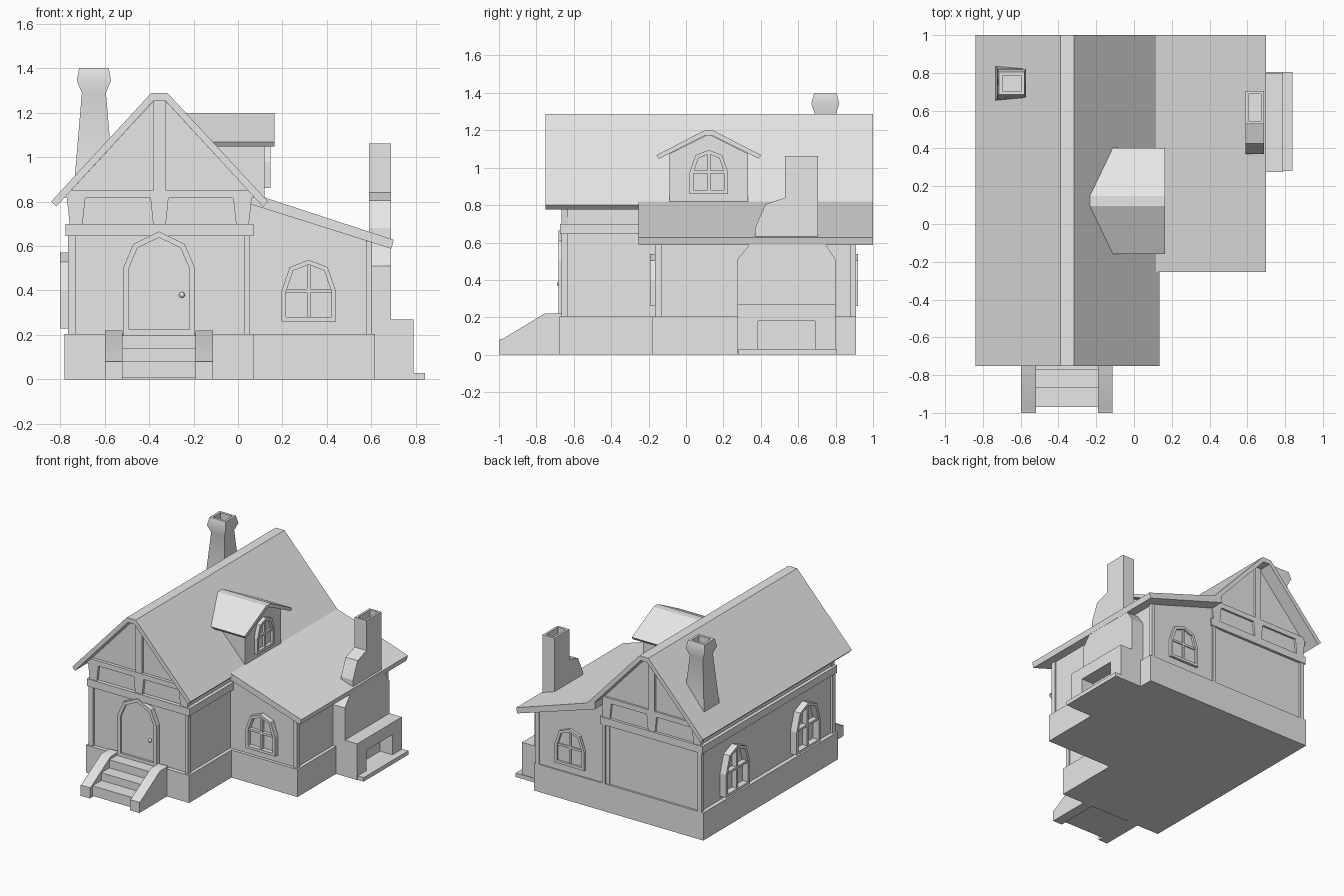
import bpy, bmesh, math
from mathutils import Vector

if "Cube" in bpy.data.objects:
    bpy.data.objects.remove(bpy.data.objects["Cube"], do_unlink=True)

GREY = bpy.data.materials.new("plain_grey")
GREY.use_nodes = True
GREY.diffuse_color = (0.8, 0.8, 0.8, 1)
GREY.node_tree.nodes["Principled BSDF"].inputs["Base Color"].default_value = (0.8, 0.8, 0.8, 1)


def finish(name, bm):
    bmesh.ops.recalc_face_normals(bm, faces=bm.faces)
    mesh = bpy.data.meshes.new(name)
    bm.to_mesh(mesh)
    bm.free()
    mesh.materials.append(GREY)
    obj = bpy.data.objects.new(name, mesh)
    bpy.context.collection.objects.link(obj)
    return obj


def place(axis, u, v, w):
    return {"x": (w, u, v), "y": (u, w, v)}[axis]


def prism(name, axis, pts, a, b):
    """Extrude a (horizontal, z) outline along x or y from a to b."""
    bm = bmesh.new()
    rings = [[bm.verts.new(place(axis, u, v, w)) for u, v in pts] for w in (a, b)]
    for r in rings:
        bm.faces.new(r)
    for i in range(len(pts)):
        j = (i + 1) % len(pts)
        bm.faces.new((rings[0][i], rings[0][j], rings[1][j], rings[1][i]))
    return finish(name, bm)


def box(name, x, y, z):
    return prism(name, "y", [(x[0], z[0]), (x[1], z[0]), (x[1], z[1]), (x[0], z[1])], *y)


def recess(obj, direction, rim, depth):
    """Inset the furthest face in a direction and sink it."""
    d = Vector(direction)
    bm = bmesh.new()
    bm.from_mesh(obj.data)
    bm.normal_update()
    face = max((f for f in bm.faces if f.normal.dot(d) > 0.99),
               key=lambda f: f.calc_center_median().dot(d))
    bmesh.ops.inset_individual(bm, faces=[face], thickness=rim, use_even_offset=True)
    new = bmesh.ops.extrude_discrete_faces(bm, faces=[face])["faces"]
    bmesh.ops.translate(bm, verts=new[0].verts, vec=-d * depth)
    bm.to_mesh(obj.data)
    bm.free()


def smooth(obj):
    bpy.ops.object.select_all(action="DESELECT")
    obj.select_set(True)
    bpy.context.view_layer.objects.active = obj
    bpy.ops.object.shade_smooth_by_angle(angle=math.radians(50))


def arch(c, z, w, h, straight, shoulder):
    half = [(w, 0), (w, straight * h), (shoulder * w, 0.88 * h)]
    return ([(c + u, z + v) for u, v in half] + [(c, z + h)]
            + [(c - u, z + v) for u, v in reversed(half)])


def facing(axis, wall, out):
    s = 1 if out > wall else -1
    return (s, 0, 0) if axis == "x" else (0, s, 0)


def window(name, axis, c, z, w, h, wall, out):
    d = facing(axis, wall, out)
    s = sum(d)
    inner = wall - 0.02 * s
    obj = prism(name + "_frame", axis, arch(c, z, w, h, 0.5, 0.7), inner, out)
    recess(obj, d, 0.02, abs(out - wall) - 0.004)
    bar = out - 0.008 * s
    t = 0.008
    for part, u0, u1, v0, v1 in (("upright", c - t, c + t, z + 0.01, z + h - 0.015),
                                 ("crossbar", c - w + 0.01, c + w - 0.01, z + h / 2 - t, z + h / 2 + t)):
        prism(f"{name}_{part}", axis, [(u0, v0), (u1, v0), (u1, v1), (u0, v1)], inner, bar)


# Stone footings
box("main_footing", (-0.78, 0.07), (-0.675, 0.91), (0, 0.205))
box("annex_footing", (0, 0.615), (-0.178, 0.91), (0, 0.205))

# Walls
MID = -0.353
prism("main_walls", "y", [(-0.75, 0.2), (0.045, 0.2), (0.045, 0.85), (MID + 0.02, 1.26),
                          (MID - 0.02, 1.26), (-0.75, 0.85)], -0.645, 0.895)
prism("annex_walls", "y", [(0, 0.2), (0.59, 0.2), (0.59, 0.63), (0, 0.82)], -0.155, 0.9)

# Timber frame
for end, y in (("front", (-0.665, -0.63)), ("back", (0.88, 0.91))):
    for side, x in (("right", (-0.765, -0.73)), ("left", (0.03, 0.055))):
        box(f"{end}_{side}_post", x, y, (0.2, 0.66))
    for i, (c, top, low) in enumerate(((-0.728, 0.042, 0.028), (MID, 0.041, 0.028), (0.02, 0.042, 0.028))):
        prism(f"{end}_bracket_{i + 1}", "y", [(c - low, 0.69), (c + low, 0.69),
                                              (c + top, 0.82), (c - top, 0.82)], *y)
    box(f"{end}_gable_post", (MID - 0.026, MID + 0.026), y, (0.84, 1.26))
box("annex_front_post", (0.575, 0.602), (-0.167, -0.13), (0.2, 0.62))
box("annex_back_post", (0.575, 0.602), (0.88, 0.91), (0.2, 0.62))
box("lower_beam", (-0.775, 0.07), (-0.673, 0.915), (0.645, 0.70))
box("upper_beam", (-0.775, 0.07), (-0.668, 0.91), (0.815, 0.853))

# Roofs
prism("main_roof", "y", [(-0.84, 0.80), (-0.39, 1.288), (-0.317, 1.288), (0.135, 0.80),
                         (0.112, 0.777), (-0.327, 1.254), (-0.38, 1.254), (-0.817, 0.777)], -0.752, 1.0)
prism("annex_roof", "y", [(0.05, 0.841), (0.70, 0.628), (0.69, 0.588), (0.05, 0.79)], -0.255, 1.0)

# Dormer
DY = 0.122
prism("dormer_walls", "x", [(DY - 0.21, 0.8), (DY + 0.21, 0.8), (DY + 0.21, 1.075),
                            (DY, 1.18), (DY - 0.21, 1.075)], -0.2, 0.12)
prism("dormer_roof", "x", [(DY - 0.28, 1.067), (DY - 0.026, 1.198), (DY + 0.026, 1.198), (DY + 0.28, 1.067),
                           (DY + 0.267, 1.048), (DY + 0.02, 1.172), (DY - 0.02, 1.172), (DY - 0.267, 1.048)],
      -0.3, 0.165)

# Windows
window("dormer_window", "x", DY, 0.86, 0.102, 0.235, 0.12, 0.147)
window("annex_front_window", "y", 0.318, 0.26, 0.122, 0.278, -0.155, -0.193)
window("annex_back_window", "y", 0.318, 0.26, 0.122, 0.278, 0.9, 0.92)
for name, y in (("side_front_window", -0.30), ("side_back_window", 0.53)):
    window(name, "x", y, 0.23, 0.14, 0.34, -0.75, -0.80)

# Door
door = prism("front_door", "y", arch(-0.355, 0.2, 0.16, 0.465, 0.655, 0.72), -0.62, -0.682)
recess(door, (0, -1, 0), 0.024, 0.015)
bm = bmesh.new()
bmesh.ops.create_uvsphere(bm, u_segments=12, v_segments=8, radius=0.013)
bmesh.ops.translate(bm, verts=bm.verts, vec=(-0.252, -0.677, 0.38))
smooth(finish("door_knob", bm))

# Steps between sloping side walls
prism("steps", "x", [(-0.97, 0.008), (-0.97, 0.083), (-0.865, 0.083), (-0.865, 0.14), (-0.77, 0.14),
                     (-0.77, 0.2), (-0.66, 0.2), (-0.66, 0.008)], -0.53, -0.18)
for name, x0, x1 in (("right_step_wall", -0.597, -0.52), ("left_step_wall", -0.19, -0.113)):
    smooth(prism(name, "x", [(-1.0, 0), (-1.0, 0.08), (-0.98, 0.085), (-0.755, 0.22),
                             (-0.66, 0.22), (-0.66, 0)], x0, x1))

# Fireplace and its stepped chimney
prism("fireplace", "x", [(0.275, 0), (0.275, 0.27), (0.80, 0.27), (0.80, 0), (0.69, 0),
                         (0.69, 0.18), (0.385, 0.18), (0.385, 0)], 0.6, 0.79)
box("hearth_slab", (0.6, 0.84), (0.28, 0.805), (0, 0.03))
stack = prism("side_chimney", "x", [(0.275, 0), (0.275, 0.51), (0.34, 0.59), (0.37, 0.62), (0.37, 0.68),
                                    (0.425, 0.805), (0.53, 0.84), (0.53, 1.062), (0.705, 1.062),
                                    (0.705, 0.62), (0.745, 0.59), (0.80, 0.51), (0.80, 0)], 0.59, 0.688)
recess(stack, (0, 0, 1), 0.016, 0.06)

# Tapered roof chimney: centre, then half sizes at each height
bm = bmesh.new()
rings = []
for z, hx, hy in ((0.85, 0.09, 0.095), (0.92, 0.085, 0.09), (1.29, 0.054, 0.058),
                  (1.342, 0.077, 0.075), (1.4, 0.067, 0.06)):
    rings.append([bm.verts.new((-0.648 + sx * hx, 0.745 + sy * hy, z))
                  for sx, sy in ((-1, -1), (1, -1), (1, 1), (-1, 1))])
for lo, hi in zip(rings, rings[1:]):
    for i in range(4):
        j = (i + 1) % 4
        bm.faces.new((lo[i], lo[j], hi[j], hi[i]))
bm.faces.new(rings[0])
bm.faces.new(rings[-1])
chimney = finish("roof_chimney", bm)
recess(chimney, (0, 0, 1), 0.018, 0.05)
smooth(chimney)
